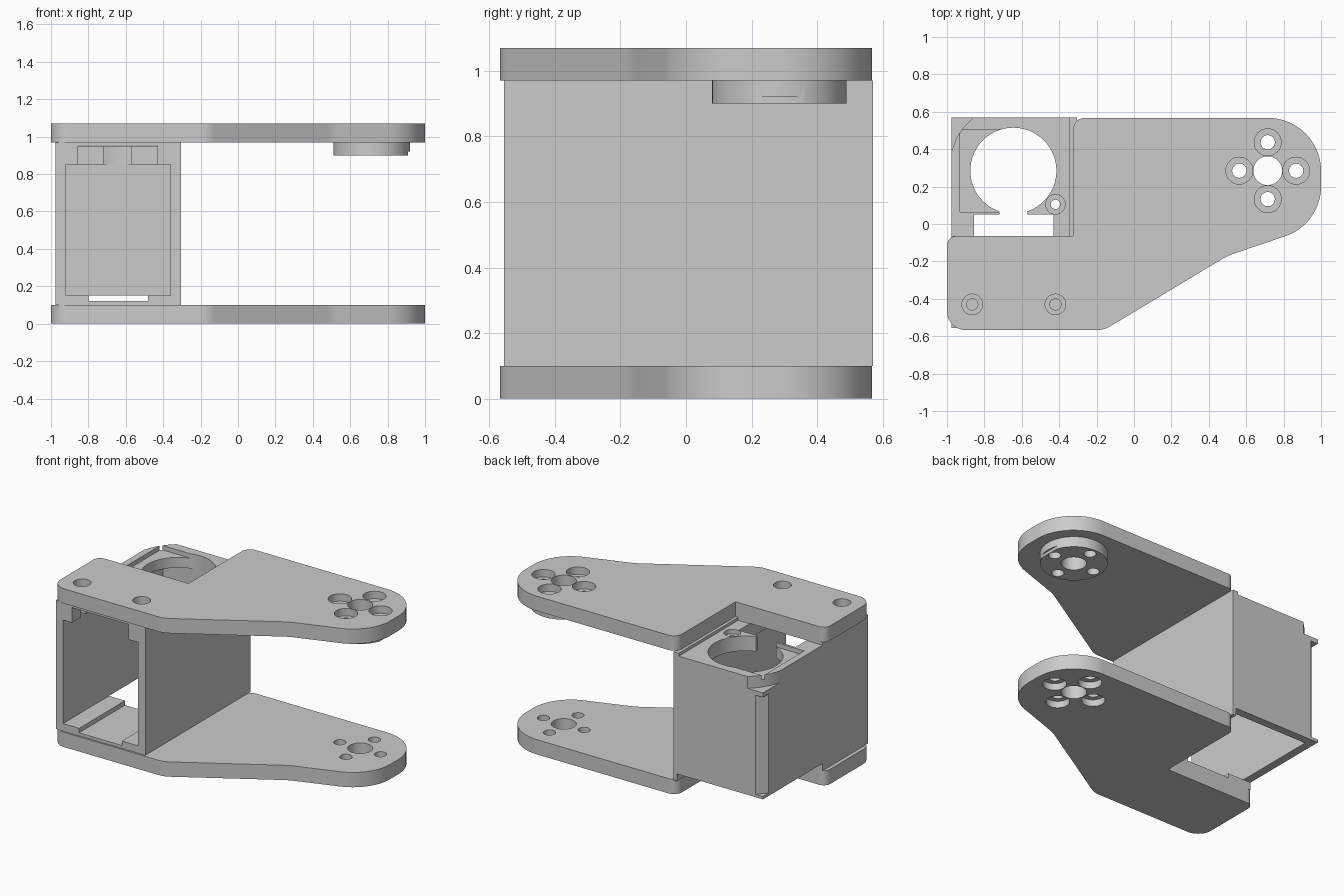
import bpy, bmesh, math
from mathutils import Vector

cube = bpy.data.objects.get("Cube")
if cube:
    bpy.data.objects.remove(cube, do_unlink=True)

grey = bpy.data.materials.new("plain grey")
grey.use_nodes = True
grey.diffuse_color = (0.6, 0.6, 0.6, 1)
grey.node_tree.nodes["Principled BSDF"].inputs["Base Color"].default_value = grey.diffuse_color


def prism(name, outline, z0, z1):
    """Extrude a flat outline from z0 up to z1."""
    bm = bmesh.new()
    face = bm.faces.new([bm.verts.new((p[0], p[1], z0)) for p in outline])
    top = bmesh.ops.extrude_face_region(bm, geom=[face])["geom"]
    verts = [g for g in top if isinstance(g, bmesh.types.BMVert)]
    bmesh.ops.translate(bm, verts=verts, vec=(0, 0, z1 - z0))
    bmesh.ops.recalc_face_normals(bm, faces=bm.faces)
    mesh = bpy.data.meshes.new(name)
    bm.to_mesh(mesh)
    bm.free()
    obj = bpy.data.objects.new(name, mesh)
    bpy.context.collection.objects.link(obj)
    mesh.materials.append(grey)
    return obj


def block(name, x0, x1, y0, y1, z0, z1):
    return prism(name, [(x0, y0), (x1, y0), (x1, y1), (x0, y1)], z0, z1)


def disc(name, x, y, r, z0, z1, n=48):
    angles = [2 * math.pi * i / n for i in range(n)]
    return prism(name, [(x + r * math.cos(a), y + r * math.sin(a)) for a in angles], z0, z1)


def fillet(corners, n=16):
    """Round each (x, y, radius) corner with an arc."""
    out = []
    for i, (x, y, r) in enumerate(corners):
        p = Vector((x, y))
        if r == 0:
            out.append(p)
            continue
        a = (Vector(corners[i - 1][:2]) - p).normalized()
        b = (Vector(corners[(i + 1) % len(corners)][:2]) - p).normalized()
        half = a.angle(b) / 2
        centre = p + (a + b).normalized() * (r / math.sin(half))
        start = p + a * (r / math.tan(half)) - centre
        end = p + b * (r / math.tan(half)) - centre
        for k in range(n + 1):
            spoke = start.lerp(end, k / n).normalized()
            out.append(centre + spoke * r)
    return out


def cut(target, cutters):
    """Subtract each cutter in turn, then discard it."""
    bpy.context.view_layer.objects.active = target
    for c in cutters:
        mod = target.modifiers.new("cut", "BOOLEAN")
        mod.operation = "DIFFERENCE"
        mod.solver = "EXACT"
        mod.object = c
        bpy.ops.object.modifier_apply(modifier=mod.name)
        bpy.data.objects.remove(c, do_unlink=True)


# Shared layout of the pivot end
PX, PY = 0.715, 0.285
SPOKES = [(PX + 0.152 * dx, PY + 0.152 * dy) for dx, dy in ((1, 0), (-1, 0), (0, 1), (0, -1))]
SCREWS = [(-0.865, -0.43), (-0.42, -0.43)]
OUTLINE = fillet([(-1, -0.065, 0.05), (-0.325, -0.065, 0), (-0.325, 0.567, 0.06),
                  (1, 0.567, 0.283), (1, 0, 0.28), (0.5, -0.17, 0.3),
                  (-0.16, -0.567, 0.14), (-1, -0.567, 0.1)])


def pivot_holes(z0, z1):
    return [disc("hole", PX, PY, 0.077, z0, z1)] + [disc("hole", x, y, 0.038, z0, z1) for x, y in SPOKES]


# Lower arm, counterbored from below
lower = prism("lower_arm", OUTLINE, 0, 0.1)
cut(lower, pivot_holes(-0.1, 0.2) + [disc("bore", x, y, 0.072, -0.1, 0.045) for x, y in SPOKES])

# Upper arm, counterbored from above, with two screw holes
upper = prism("upper_arm", OUTLINE, 0.97, 1.07)
cut(upper, pivot_holes(0.9, 1.2)
    + [disc("bore", x, y, 0.072, 1.02, 1.2) for x, y in SPOKES]
    + [disc("screw", x, y, 0.055, 0.9, 1.2) for x, y in SCREWS])

# Round boss under the upper arm, with a shallow rim notch
boss = disc("pivot_boss", PX, PY, 0.205, 0.9, 0.97, 64)
cut(boss, pivot_holes(0.8, 1.1) + [block("notch", 0.908, 1, 0.205, 0.355, 0.85, 0.92)])

# Motor housing: hollow box, open at the front and rear underside
housing = block("motor_housing", -0.975, -0.305, -0.555, 0.57, 0.1, 0.97)
cut(housing, [
    block("cavity", -0.92, -0.36, -0.7, 0.515, 0.15, 0.85),
    block("underside", -1.1, -0.33, -0.065, 0.7, 0, 0.15),
    block("groove", -0.8, -0.48, -0.7, 0, 0.12, 0.2),
    block("deck_step", -1.1, -0.345, -0.065, 0.7, 0.95, 1.1),
    block("wide_slot", -0.855, -0.43, -0.7, 0.05, 0.8, 0.952),
    block("narrow_slot", -0.72, -0.57, 0, 0.2, 0.8, 1.1),
    disc("motor_hole", -0.645, 0.285, 0.23, 0.8, 1.1, 64),
    block("cable_recess", -0.93, -0.645, 0.065, 0.505, 0.92, 1.1),
    prism("corner_notch", [(-1.1, 0.39), (-0.975, 0.39), (-0.95, 0.46), (-0.91, 0.52),
                           (-0.86, 0.57), (-0.86, 0.7), (-1.1, 0.7)], 0.87, 1.1),
    prism("corner_chamfer", [(-0.985, 0.5), (-0.91, 0.58), (-1.1, 0.7)], 0.17, 0.84),
    disc("deck_bore", -0.42, 0.105, 0.052, 0.92, 1.1, 32),
    disc("deck_hole", -0.42, 0.105, 0.025, 0.8, 1.1, 32)]
    + [disc("screw", x, y, 0.03, 0.8, 1.1, 32) for x, y in SCREWS])

# Smooth curved walls, keep hard edges sharp
for obj in (lower, upper, boss, housing):
    bpy.ops.object.select_all(action="DESELECT")
    obj.select_set(True)
    bpy.context.view_layer.objects.active = obj
    bpy.ops.object.shade_smooth_by_angle(angle=math.radians(30))
